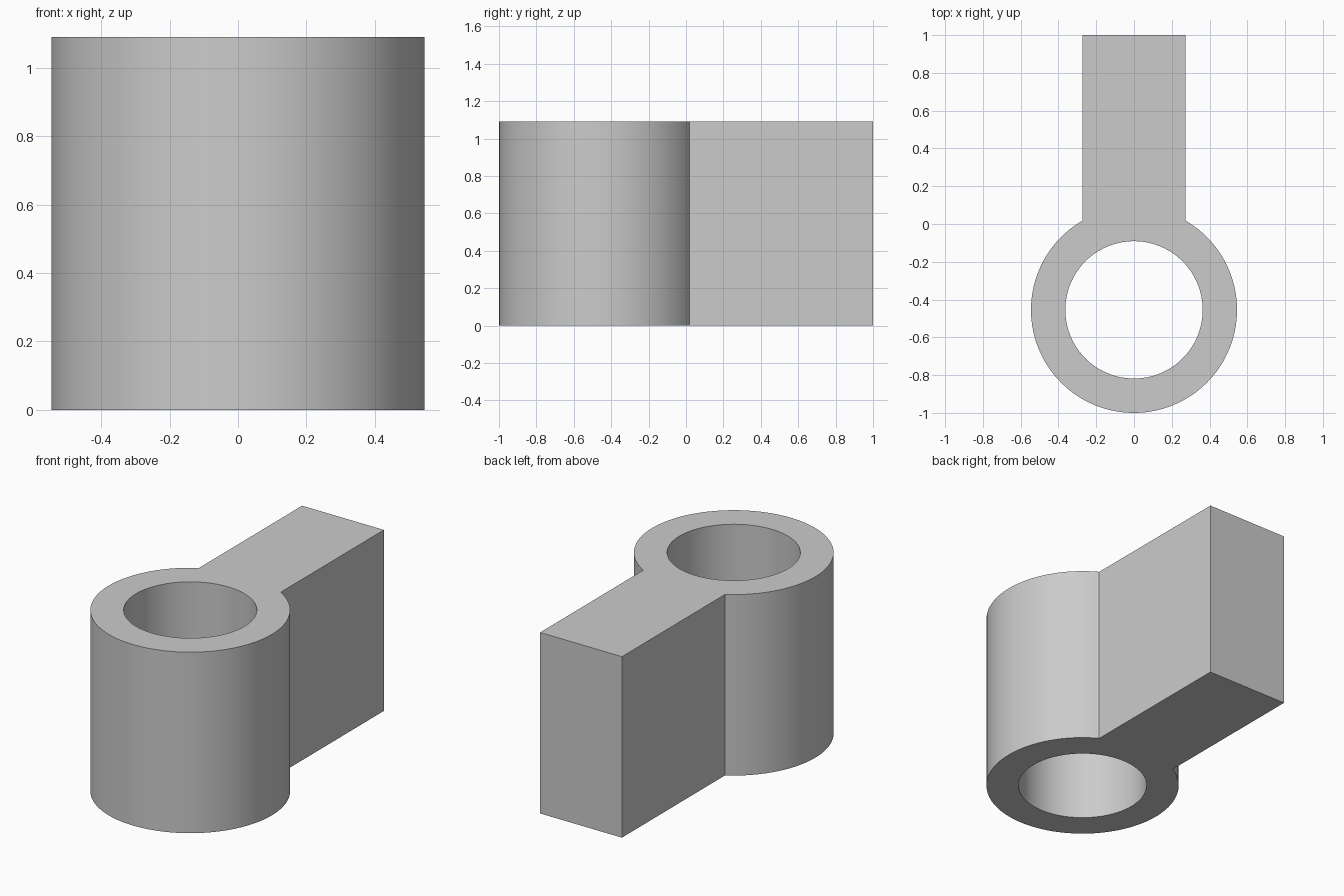
import bpy
import bmesh
from math import asin, cos, sin, pi

if "Cube" in bpy.data.objects:
    bpy.data.objects.remove(bpy.data.objects["Cube"], do_unlink=True)

UNIT = 2 / 22
OUTER, BORE, HALF_ARM, HEIGHT = 6 * UNIT, 4 * UNIT, 3 * UNIT, 12 * UNIT
CENTRE_Y = OUTER - 1
SEGMENTS = 96


def arc(radius, start, sweep, count):
    """Points on a circle around the bore axis."""
    angles = [start + sweep * i / SEGMENTS for i in range(count)]
    return [(radius * cos(a), CENTRE_Y + radius * sin(a)) for a in angles]


def closed_loop(bm, points):
    verts = [bm.verts.new((x, y, 0)) for x, y in points]
    return [bm.edges.new((v, verts[i - 1])) for i, v in enumerate(verts)]


# Outline: collar arc that opens into the straight arm, plus the round bore
gap = asin(HALF_ARM / OUTER)
outline = arc(OUTER, pi / 2 + gap, 2 * (pi - gap), SEGMENTS + 1)
outline += [(HALF_ARM, 1), (-HALF_ARM, 1)]
bore = arc(BORE, 0, 2 * pi, SEGMENTS)

# Fill the profile and raise it to full height
bm = bmesh.new()
edges = closed_loop(bm, outline) + closed_loop(bm, bore)
bmesh.ops.triangle_fill(bm, edges=edges, use_beauty=True)
raised = bmesh.ops.extrude_face_region(bm, geom=bm.faces[:], use_keep_orig=True)
top_verts = [g for g in raised["geom"] if isinstance(g, bmesh.types.BMVert)]
bmesh.ops.translate(bm, verts=top_verts, vec=(0, 0, HEIGHT))
bmesh.ops.recalc_face_normals(bm, faces=bm.faces[:])

mesh = bpy.data.meshes.new("collar_with_arm")
bm.to_mesh(mesh)
bm.free()
collar = bpy.data.objects.new("collar_with_arm", mesh)
bpy.context.collection.objects.link(collar)

# Plain grey finish
grey = bpy.data.materials.new("plain grey")
grey.use_nodes = True
colour = (0.6, 0.6, 0.6, 1)
grey.diffuse_color = colour
grey.node_tree.nodes["Principled BSDF"].inputs["Base Color"].default_value = colour
mesh.materials.append(grey)

# Smooth round walls, sharp rims and corners
bpy.ops.object.select_all(action="DESELECT")
collar.select_set(True)
bpy.context.view_layer.objects.active = collar
bpy.ops.object.shade_smooth_by_angle()
